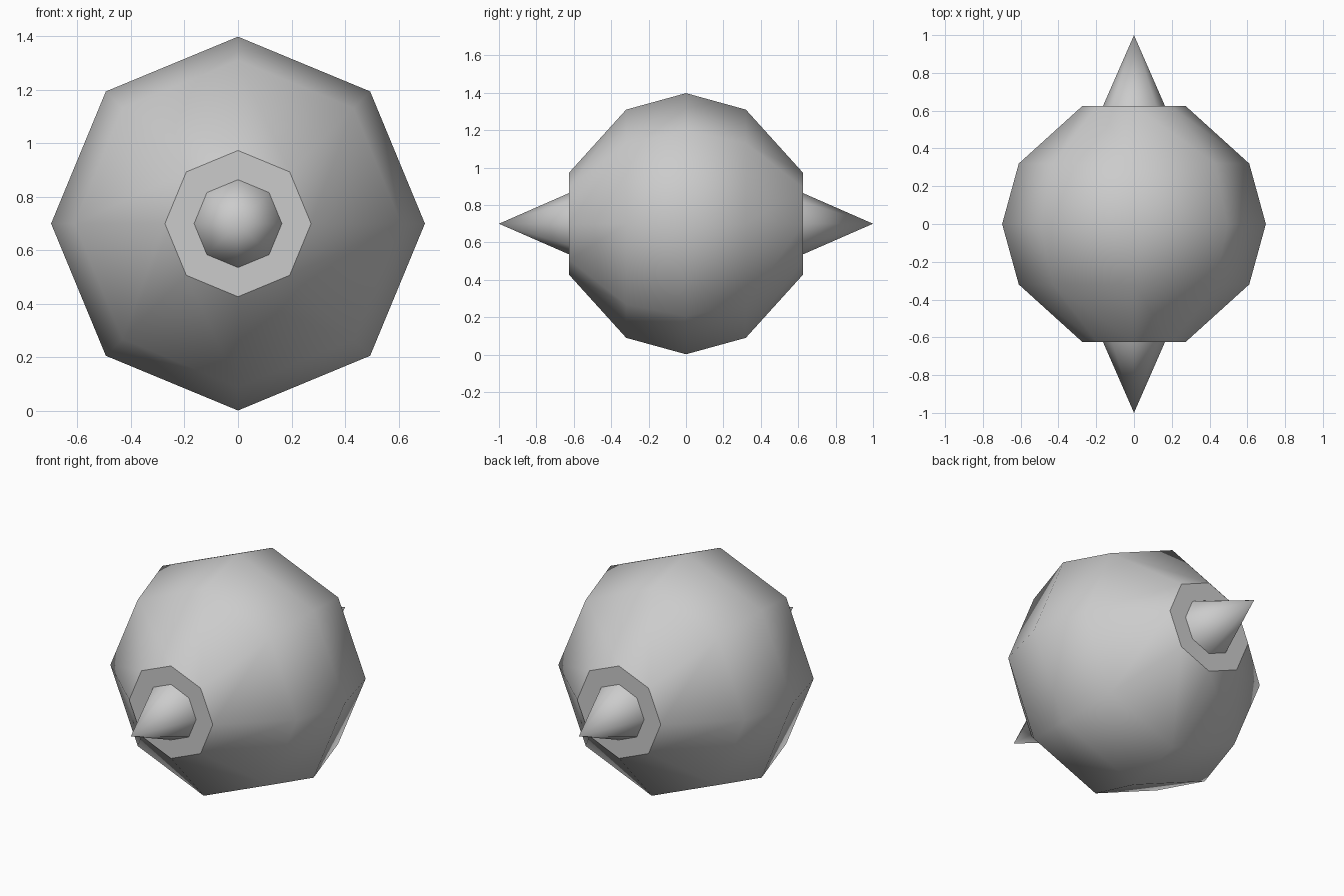
import bpy
import bmesh
from math import sin, cos, pi

cube = bpy.data.objects.get("Cube")
if cube:
    bpy.data.objects.remove(cube)

SIDES = 8
CENTRE_Z = 0.7

grey = bpy.data.materials.new("plain grey")
grey.use_nodes = True
colour = (0.6, 0.6, 0.6, 1)
grey.diffuse_color = colour
grey.node_tree.nodes["Principled BSDF"].inputs["Base Color"].default_value = colour


def lathe(name, profile, capped):
    """Turn (y, radius) points about the y axis; radius 0 makes a tip."""
    bm = bmesh.new()
    rings = []
    for y, r in profile:
        count = SIDES if r else 1
        angles = [2 * pi * i / SIDES for i in range(count)]
        rings.append([bm.verts.new((r * cos(a), y, r * sin(a))) for a in angles])
    for a, b in zip(rings, rings[1:]):
        for i in range(SIDES):
            j = (i + 1) % SIDES
            if len(b) == 1:
                face = bm.faces.new((a[i], a[j], b[0]))
            else:
                face = bm.faces.new((a[i], a[j], b[j], b[i]))
            face.smooth = True
    if capped:
        # flat end faces keep a crisp rim
        for ring in (rings[0], rings[-1]):
            bm.faces.new(ring).smooth = False
        for e in bm.edges:
            e.smooth = all(f.smooth for f in e.link_faces)
    bmesh.ops.recalc_face_normals(bm, faces=bm.faces)
    mesh = bpy.data.meshes.new(name)
    bm.to_mesh(mesh)
    bm.free()
    mesh.materials.append(grey)
    obj = bpy.data.objects.new(name, mesh)
    obj.location.z = CENTRE_Z
    bpy.context.collection.objects.link(obj)
    return obj


# Rounded body with flat front and back
half = [(0.32, 0.61), (0.625, 0.273)]
lathe("body", [(-y, r) for y, r in reversed(half)] + [(0, 0.698)] + half, True)

# Spike at each end
for name, side in (("front_spike", -1), ("back_spike", 1)):
    lathe(name, [(side * 0.625, 0.164), (side, 0)], False)
